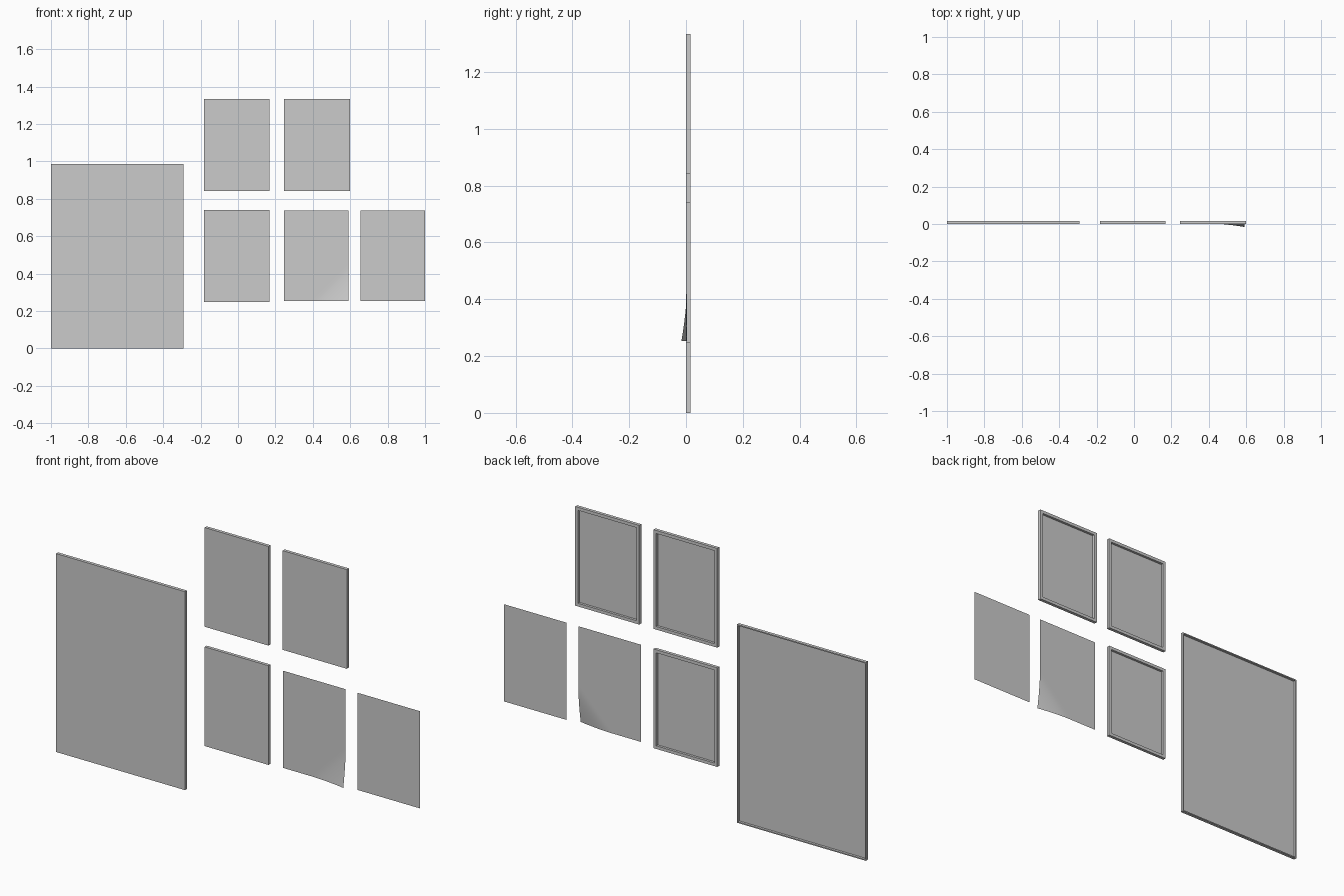
import bpy, bmesh

if "Cube" in bpy.data.objects:
    bpy.data.objects.remove(bpy.data.objects["Cube"])

Y0, Y1 = 0.0, 0.016  # front and back planes of the canvases


def finish(bm, name):
    me = bpy.data.meshes.new(name)
    bm.to_mesh(me)
    bm.free()
    ob = bpy.data.objects.new(name, me)
    bpy.context.collection.objects.link(ob)
    return ob


def canvas(name, x0, x1, z0, z1, rim, depth):
    """Stretched canvas: thin box with a recessed back inside a rim."""
    bm = bmesh.new()
    bmesh.ops.create_cube(bm, size=1)
    for v in bm.verts:
        v.co = (x0 if v.co.x < 0 else x1,
                Y0 if v.co.y < 0 else Y1,
                z0 if v.co.z < 0 else z1)
    bm.normal_update()
    back = max(bm.faces, key=lambda f: f.normal.y)
    bmesh.ops.inset_region(bm, faces=[back], thickness=rim)
    inner = bmesh.ops.extrude_discrete_faces(bm, faces=[back])["faces"][0]
    for v in inner.verts:
        v.co.y -= depth
    bmesh.ops.recalc_face_normals(bm, faces=bm.faces)
    return finish(bm, name)


def sheet(name, x0, x1, z0, z1, n=1, curl=0.0, reach=0.18):
    """Paper sheet; curl lifts the lower right corner forward."""
    bm = bmesh.new()
    bmesh.ops.create_grid(bm, x_segments=n, y_segments=n, size=0.5)
    for v in bm.verts:
        x = x0 + (v.co.x + 0.5) * (x1 - x0)
        z = z0 + (v.co.y + 0.5) * (z1 - z0)
        s = max(0.0, reach - (x1 - x) - (z - z0)) / reach
        v.co = (x, 0.003 - curl * s ** 1.6, z)
    bm.normal_update()
    for f in bm.faces:
        f.smooth = n > 1
        if f.normal.y > 0:
            f.normal_flip()
    return finish(bm, name)


# Stretched canvases
canvas("large_canvas", -1.0, -0.292, 0.0, 0.986, 0.008, 0.012)
canvas("upper_left_canvas", -0.183, 0.168, 0.841, 1.334, 0.022, 0.012)
canvas("upper_right_canvas", 0.246, 0.598, 0.841, 1.334, 0.022, 0.012)
canvas("lower_left_canvas", -0.183, 0.168, 0.248, 0.741, 0.022, 0.012)

# Paper sheets
sheet("curled_sheet", 0.246, 0.59, 0.253, 0.736, n=32, curl=0.019)
sheet("flat_sheet", 0.656, 1.0, 0.253, 0.736)
